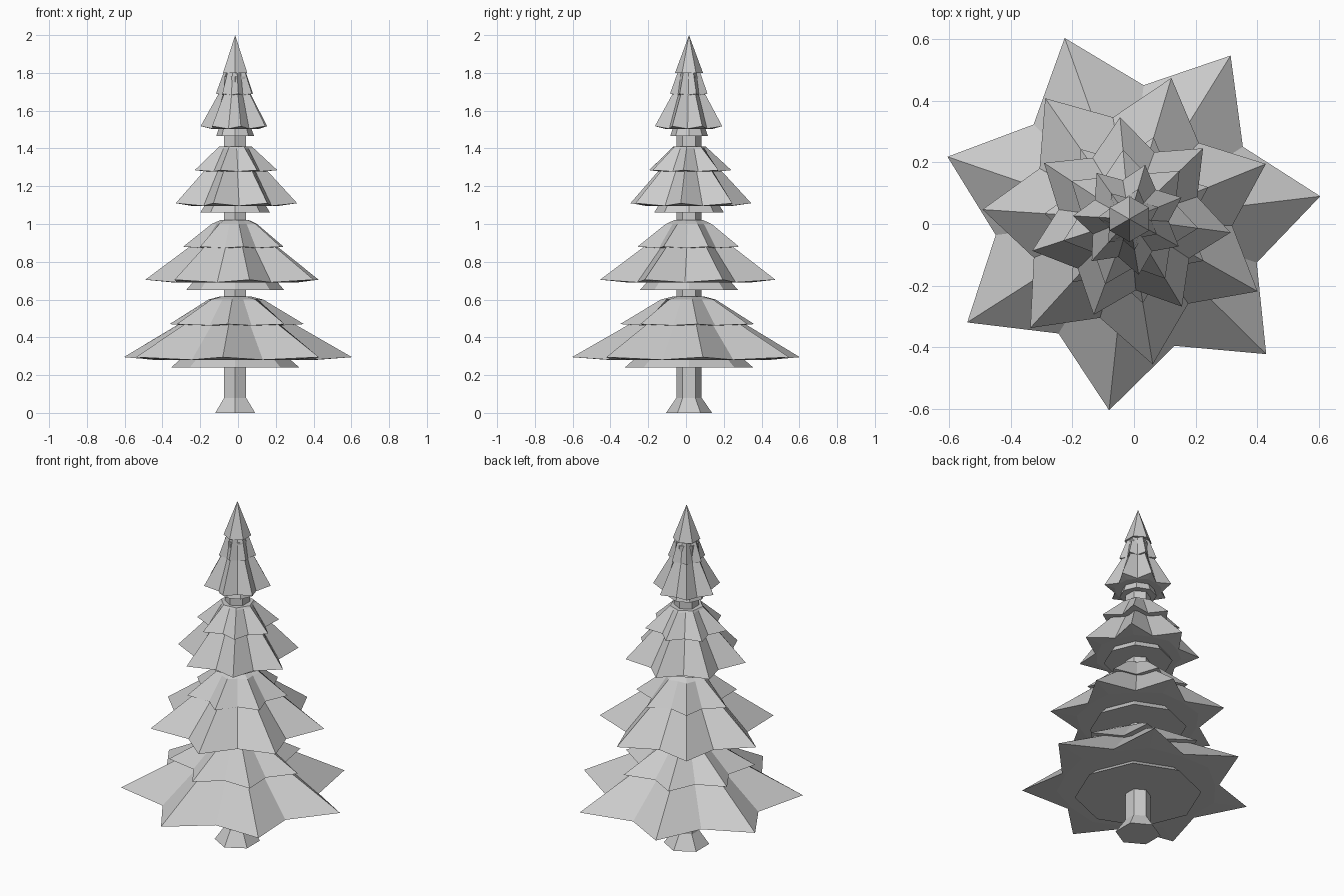
import bpy
import bmesh
from math import cos, sin, tau, radians

cube = bpy.data.objects.get("Cube")
if cube:
    bpy.data.objects.remove(cube, do_unlink=True)

CENTRE = (-0.015, 0.016)
POINTS = 7
VALLEY = 0.7

grey = bpy.data.materials.new("plain grey")
grey.use_nodes = True
colour = (0.6, 0.6, 0.6, 1)
grey.diffuse_color = colour
grey.node_tree.nodes["Principled BSDF"].inputs["Base Color"].default_value = colour


def polygon(sides, radius, z, phase=0):
    """Ring of a regular polygon."""
    return [(radius * cos(phase + tau * i / sides),
             radius * sin(phase + tau * i / sides), z) for i in range(sides)]


def star(radius, z, phase, ratio=VALLEY, drop=0.0):
    """Ring of a star whose valleys sit slightly below its tips."""
    ring = []
    for i in range(POINTS * 2):
        valley = i % 2
        r = radius * (ratio if valley else 1)
        a = phase + tau * i / (POINTS * 2)
        ring.append((r * cos(a), r * sin(a), z - drop * valley))
    return ring


def loft(name, rings, apex=None):
    """Skin matching rings from bottom to top, closing both ends."""
    bm = bmesh.new()
    loops = [[bm.verts.new(co) for co in ring] for ring in rings]
    n = len(loops[0])
    for low, high in zip(loops, loops[1:]):
        for i in range(n):
            j = (i + 1) % n
            bm.faces.new((low[i], low[j], high[j], high[i]))
    bm.faces.new(loops[0][::-1])
    if apex is None:
        bm.faces.new(loops[-1])
    else:
        tip = bm.verts.new((0, 0, apex))
        for i in range(n):
            bm.faces.new((loops[-1][i], loops[-1][(i + 1) % n], tip))
    bmesh.ops.recalc_face_normals(bm, faces=bm.faces)
    mesh = bpy.data.meshes.new(name)
    bm.to_mesh(mesh)
    bm.free()
    mesh.materials.append(grey)
    obj = bpy.data.objects.new(name, mesh)
    obj.location = (*CENTRE, 0)
    bpy.context.collection.objects.link(obj)
    return obj


def star_skirt(name, hem_r, hem_z, top_r, top_z, phase, drop, cap=None):
    """Flaring star-shaped skirt; its flat underside touches the valleys."""
    base = star(hem_r * VALLEY, hem_z - drop, phase, 0.95)
    rings = [base, star(hem_r, hem_z, phase, drop=drop),
             star(top_r, top_z, phase, 0.85)]
    if cap:
        rings.append(star(cap[0], cap[1], phase, 0.9))
    loft(name, rings)


# Six-sided trunk with a flared foot
quarter = tau / 4
loft("trunk", [polygon(6, r, z, quarter) for r, z in
               ((0.122, 0), (0.067, 0.08), (0.067, 1.78))])

# Four tiers: phase, under-skirt, wide skirt, upper skirt, shoulder cap
tiers = (
    ("lowest", 6.8, (0.34, 0.24), (0.623, 0.295), (0.15, 0.565),
     (0.367, 0.47), (0.15, 0.6), (0.09, 0.615)),
    ("lower", 22, (0.26, 0.65), (0.477, 0.705), (0.12, 0.97),
     (0.276, 0.88), (0.125, 1.0), (0.08, 1.02)),
    ("middle", -7.6, (0.185, 1.06), (0.331, 1.11), (0.09, 1.37),
     (0.225, 1.285), (0.1, 1.4), (0.09, 1.41)),
    ("top", 22.4, (0.1, 1.465), (0.183, 1.518), (0.06, 1.74),
     (0.102, 1.69), (0.062, 1.8), (0.055, 1.81)),
)
for name, degrees, under, hem, hem_top, upper, shoulder, cap in tiers:
    phase = radians(degrees)
    r, z = under
    loft(name + "_under_skirt",
         [polygon(8, r, z), polygon(8, r * 0.8, z + 0.06)])
    star_skirt(name + "_wide_skirt", *hem, *hem_top, phase, 0.014)
    star_skirt(name + "_upper_skirt", *upper, *shoulder, phase, 0.007, cap)

# Pointed crown
loft("crown", [polygon(6, 0.074, 1.8, quarter)], apex=2.0)
